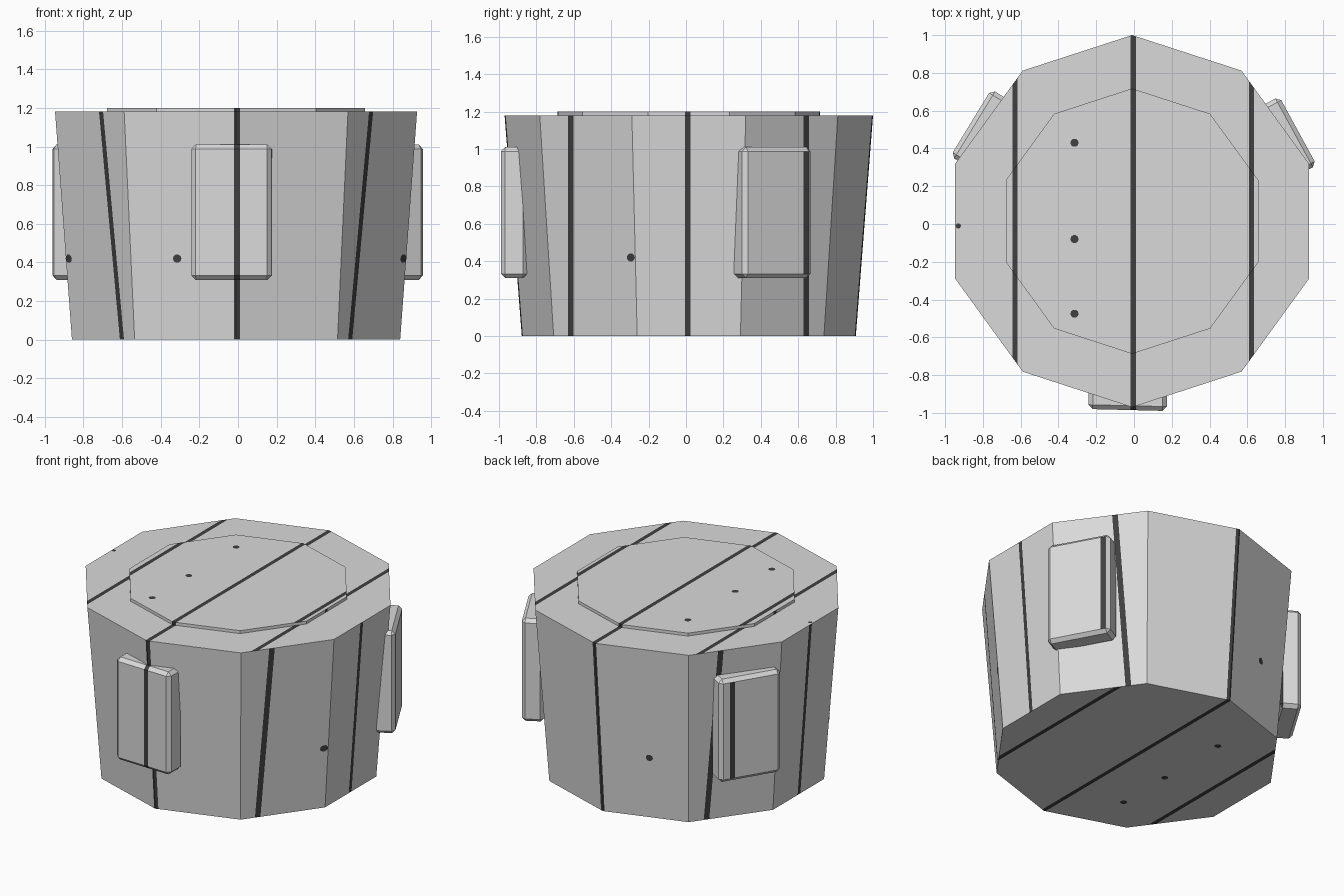
import bpy, bmesh
from math import sin, cos, pi, radians
from mathutils import Vector, Matrix
from mathutils.bvhtree import BVHTree

cube = bpy.data.objects.get("Cube")
if cube:
    bpy.data.objects.remove(cube, do_unlink=True)


def material(name, value):
    m = bpy.data.materials.new(name)
    m.use_nodes = True
    colour = (value, value, value, 1)
    m.diffuse_color = colour
    m.node_tree.nodes["Principled BSDF"].inputs["Base Color"].default_value = colour
    return m


LIGHT = material("light_grey", 0.7)
DARK = material("charcoal", 0.05)
CENTRE = Vector((-0.01, 0.015, 0))
X_STRIPES = (-0.63, -0.005, 0.622)
Y_STRIPES = (-0.617, 0.01, 0.642)
HALF = 0.0145


def main_axis(normal):
    return max(range(3), key=lambda i: abs(normal[i]))


def cut_stripes(bm):
    """Cut bands across faces: along x on side-facing ones, y on the rest."""
    for side_facing, axis, places in ((False, 0, X_STRIPES), (True, 1, Y_STRIPES)):
        for place in places:
            for edge in (place - HALF, place + HALF):
                bm.normal_update()
                faces = [f for f in bm.faces if (main_axis(f.normal) == 0) == side_facing]
                geom = faces + list({e for f in faces for e in f.edges})
                geom += list({v for f in faces for v in f.verts})
                point, normal = Vector(), Vector()
                point[axis], normal[axis] = edge, 1
                bmesh.ops.bisect_plane(bm, geom=geom, dist=1e-5, plane_co=point, plane_no=normal)
    bm.normal_update()
    for f in bm.faces:
        side = main_axis(f.normal) == 0
        c = f.calc_center_median()
        value, places = (c.y, Y_STRIPES) if side else (c.x, X_STRIPES)
        f.material_index = int(any(abs(value - p) < HALF for p in places))


def finish(name, bm):
    mesh = bpy.data.meshes.new(name)
    bm.to_mesh(mesh)
    bm.free()
    mesh.materials.append(LIGHT)
    mesh.materials.append(DARK)
    obj = bpy.data.objects.new(name, mesh)
    bpy.context.collection.objects.link(obj)
    return obj


def ten_sided(name, r_low, r_high, z_low, z_high):
    bm = bmesh.new()
    rings = []
    for r, z in ((r_low, z_low), (r_high, z_high)):
        rings.append([bm.verts.new(CENTRE + Vector((r * sin(k * pi / 5), r * cos(k * pi / 5), z)))
                      for k in range(10)])
        bm.faces.new(rings[-1])
    for k in range(10):
        n = (k + 1) % 10
        bm.faces.new((rings[0][k], rings[0][n], rings[1][n], rings[1][k]))
    bmesh.ops.recalc_face_normals(bm, faces=bm.faces)
    cut_stripes(bm)
    return finish(name, bm)


# Tapered body and the thin plate on top
body = ten_sided("body", 0.893, 0.985, 0, 1.18)
top_plate = ten_sided("top_plate", 0.7025, 0.7025, 1.175, 1.2)

# Three bevelled panels spaced evenly round the body
for name, angle in (("front_panel", 268.6), ("left_panel", 28.6), ("right_panel", 148.6)):
    bm = bmesh.new()
    bmesh.ops.create_cube(bm, size=1)
    bmesh.ops.scale(bm, vec=(0.14, 0.415, 0.7), verts=bm.verts)
    bmesh.ops.bevel(bm, geom=bm.edges[:], offset=0.023, segments=1, affect='EDGES', profile=0.5)
    place = (Matrix.Translation(CENTRE + Vector((0, 0, 0.66)))
             @ Matrix.Rotation(radians(angle), 4, 'Z') @ Matrix.Translation((0.93, 0, 0)))
    bmesh.ops.transform(bm, matrix=place, verts=bm.verts)
    bmesh.ops.recalc_face_normals(bm, faces=bm.faces)
    cut_stripes(bm)
    finish(name, bm)

# Small dark dots laid on the body surface
shell = bmesh.new()
for obj in (body, top_plate):
    shell.from_mesh(obj.data)
tree = BVHTree.FromBMesh(shell)
shell.free()


def dot(name, axis, sign, u, v, radius=0.022):
    out = Vector()
    out[axis] = sign
    others = [i for i in range(3) if i != axis]
    bm = bmesh.new()
    ring = []
    for k in range(10):
        p = out * 3
        p[others[0]] = u + radius * cos(k * pi / 5)
        p[others[1]] = v + radius * sin(k * pi / 5)
        ring.append(bm.verts.new(tree.ray_cast(p, -out)[0] + out * 0.003))
    face = bm.faces.new(ring)
    face.normal_update()
    if face.normal.dot(out) < 0:
        face.normal_flip()
    face.material_index = 1
    finish(name, bm)


for sign, top, front, side in ((1, "top", "back", "left"), (-1, "bottom", "front", "right")):
    for i, y in enumerate((0.43, -0.08, -0.475)):
        dot(f"{top}_dot_{i + 1}", 2, sign, -0.315, y)
    dot(front + "_dot", 1, sign, -0.315, 0.42)
    dot(side + "_dot", 0, sign, -0.295, 0.42)
dot("rim_mark", 2, 1, -0.93, -0.01, 0.014)
